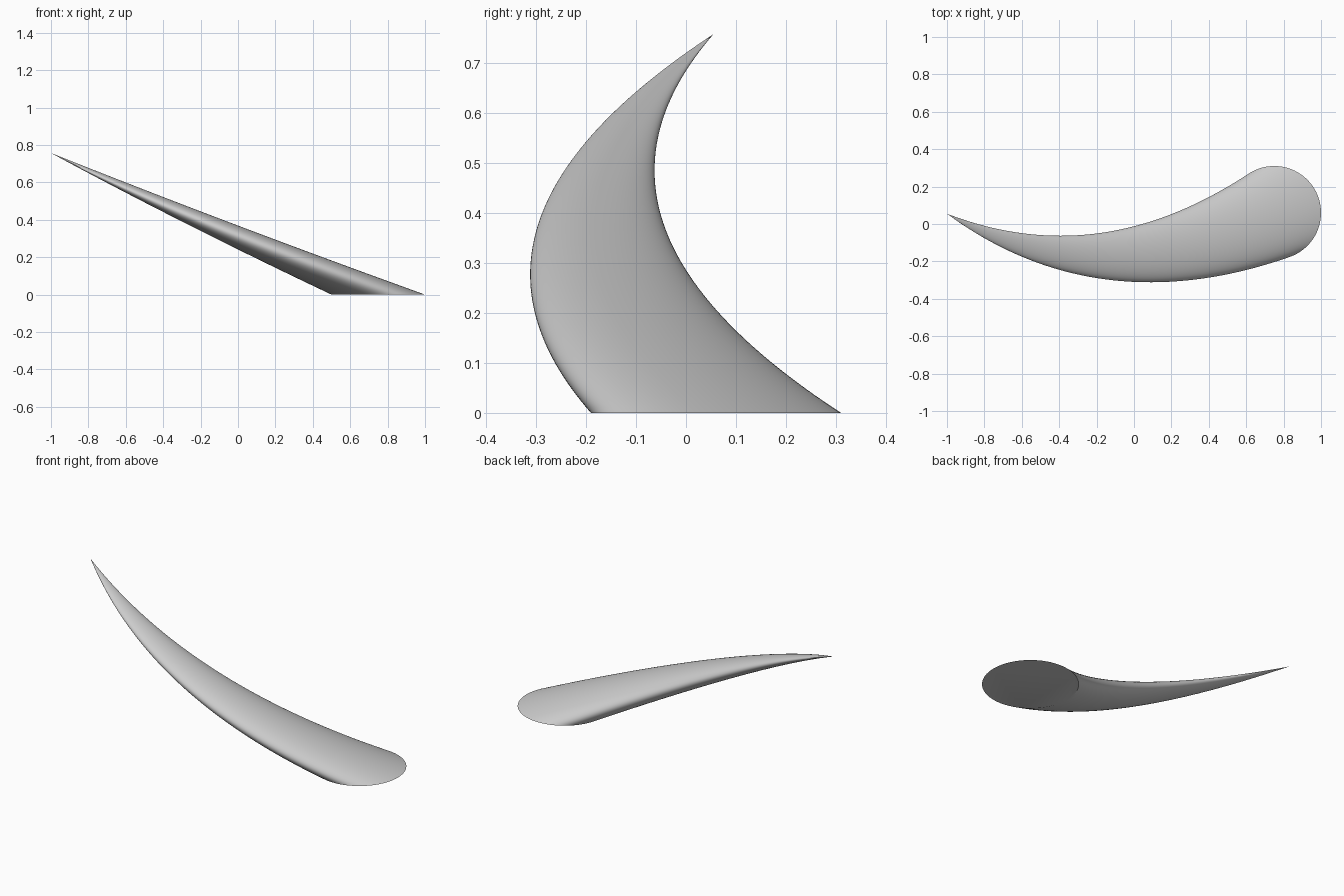
import bpy, bmesh, math

if "Cube" in bpy.data.objects:
    bpy.data.objects.remove(bpy.data.objects["Cube"])

HEIGHT, RADIUS = 0.757, 0.25
RINGS, SIDES = 64, 96


def axis(t):
    """Centre of the horizontal circular section at height fraction t."""
    bow = 4 * t * (1 - t)
    x = 0.75 - 1.75 * t - 0.025 * bow
    y = 0.06 - 0.005 * t - 0.2275 * bow
    return x, y, HEIGHT * t


# Curved horn: horizontal circles shrinking evenly to a point
bm = bmesh.new()
rings = []
for i in range(RINGS):
    t = i / RINGS
    cx, cy, z = axis(t)
    r = RADIUS * (1 - t)
    angles = [2 * math.pi * k / SIDES for k in range(SIDES)]
    rings.append([bm.verts.new((cx + r * math.cos(a), cy + r * math.sin(a), z)) for a in angles])

for low, high in zip(rings, rings[1:]):
    for k in range(SIDES):
        n = (k + 1) % SIDES
        bm.faces.new((low[k], low[n], high[n], high[k]))

# Tip and flat base
tip = bm.verts.new(axis(1))
for k in range(SIDES):
    bm.faces.new((rings[-1][k], rings[-1][(k + 1) % SIDES], tip))
bm.faces.new(rings[0][::-1])
bmesh.ops.recalc_face_normals(bm, faces=bm.faces)

mesh = bpy.data.meshes.new("curved_horn")
bm.to_mesh(mesh)
bm.free()
horn = bpy.data.objects.new("curved_horn", mesh)
bpy.context.collection.objects.link(horn)
bpy.context.view_layer.objects.active = horn
horn.select_set(True)
bpy.ops.object.shade_smooth_by_angle(angle=math.radians(30))
